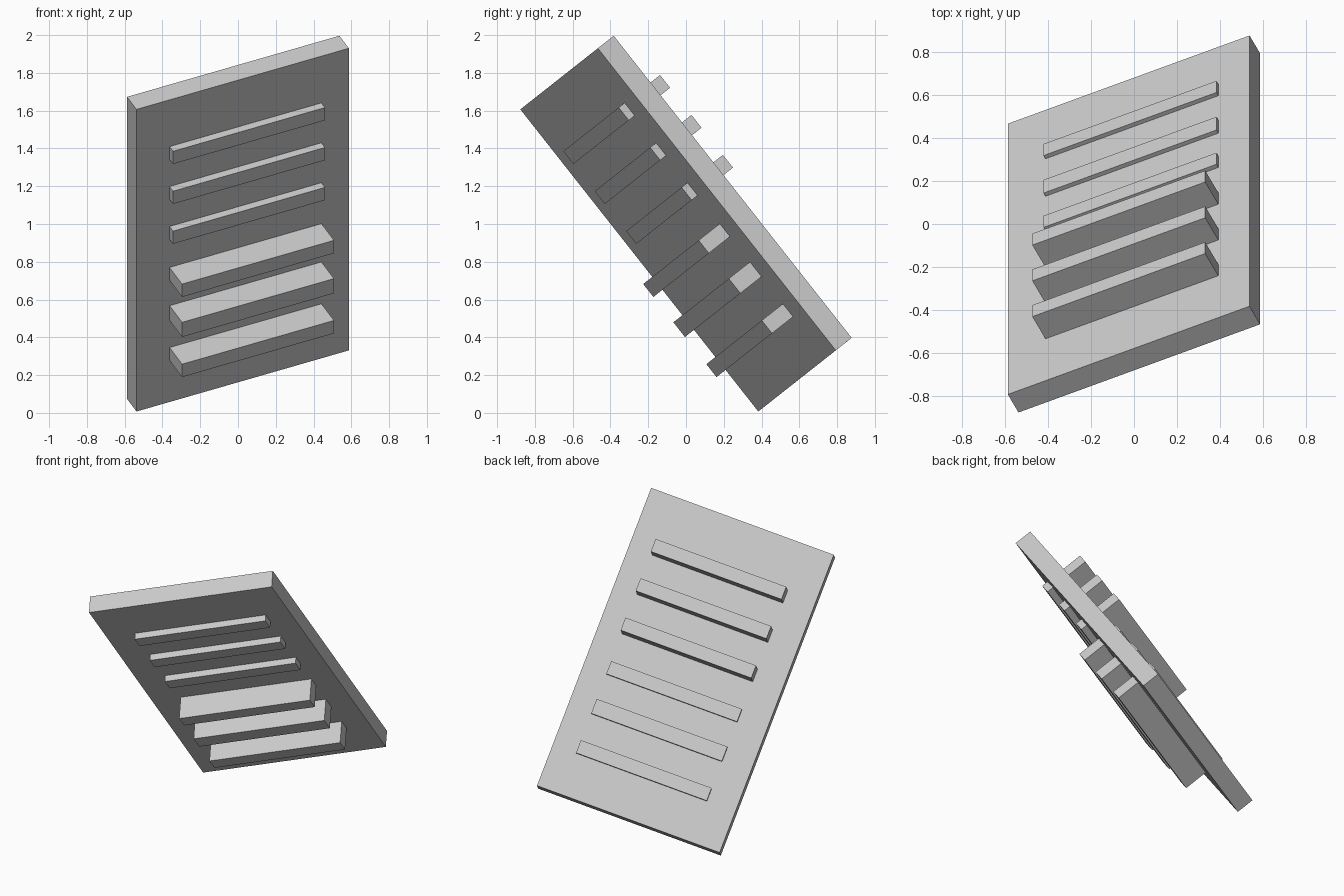
import bpy
import bmesh
from mathutils import Matrix, Vector

if "Cube" in bpy.data.objects:
    bpy.data.objects.remove(bpy.data.objects["Cube"])

# Tilted frame of the panel: u across, v down the slope, w towards the back
u = Vector((0.907, 0.331, 0.261)).normalized()
v = Vector((0.0, 0.619, -0.786))
v = (v - u * v.dot(u)).normalized()
w = u.cross(v)
frame = Matrix.Translation((0, 0, 1.002)) @ Matrix((u, v, w)).transposed().to_4x4()


def box(name, us, vs, ws):
    """Box spanning the given ranges of the tilted frame."""
    spans = (us, vs, ws)
    size = Matrix.Diagonal([b - a for a, b in spans] + [1])
    centre = Matrix.Translation([(a + b) / 2 for a, b in spans])
    bm = bmesh.new()
    bmesh.ops.create_cube(bm, size=1, matrix=centre @ size)
    mesh = bpy.data.meshes.new(name)
    bm.to_mesh(mesh)
    bm.free()
    obj = bpy.data.objects.new(name, mesh)
    obj.matrix_world = frame
    bpy.context.collection.objects.link(obj)
    return obj


# Main panel
box("panel", (-0.62, 0.62), (-1.018, 1.018), (-0.059, 0.059))

ENDS = (-0.427, 0.46)

# Upper slats: stand out mostly at the back
for i in range(3):
    mid = -0.66 + 0.269 * i
    box(f"upper_slat_{i + 1}", ENDS, (mid - 0.043, mid + 0.043), (-0.103, 0.204))

# Lower slats: stand out mostly at the front, the middle one slightly wider
for i, width in enumerate((0.087, 0.099, 0.087)):
    low = 0.198 + 0.27 * i
    box(f"lower_slat_{i + 1}", ENDS, (low - width, low), (-0.216, 0.08))
